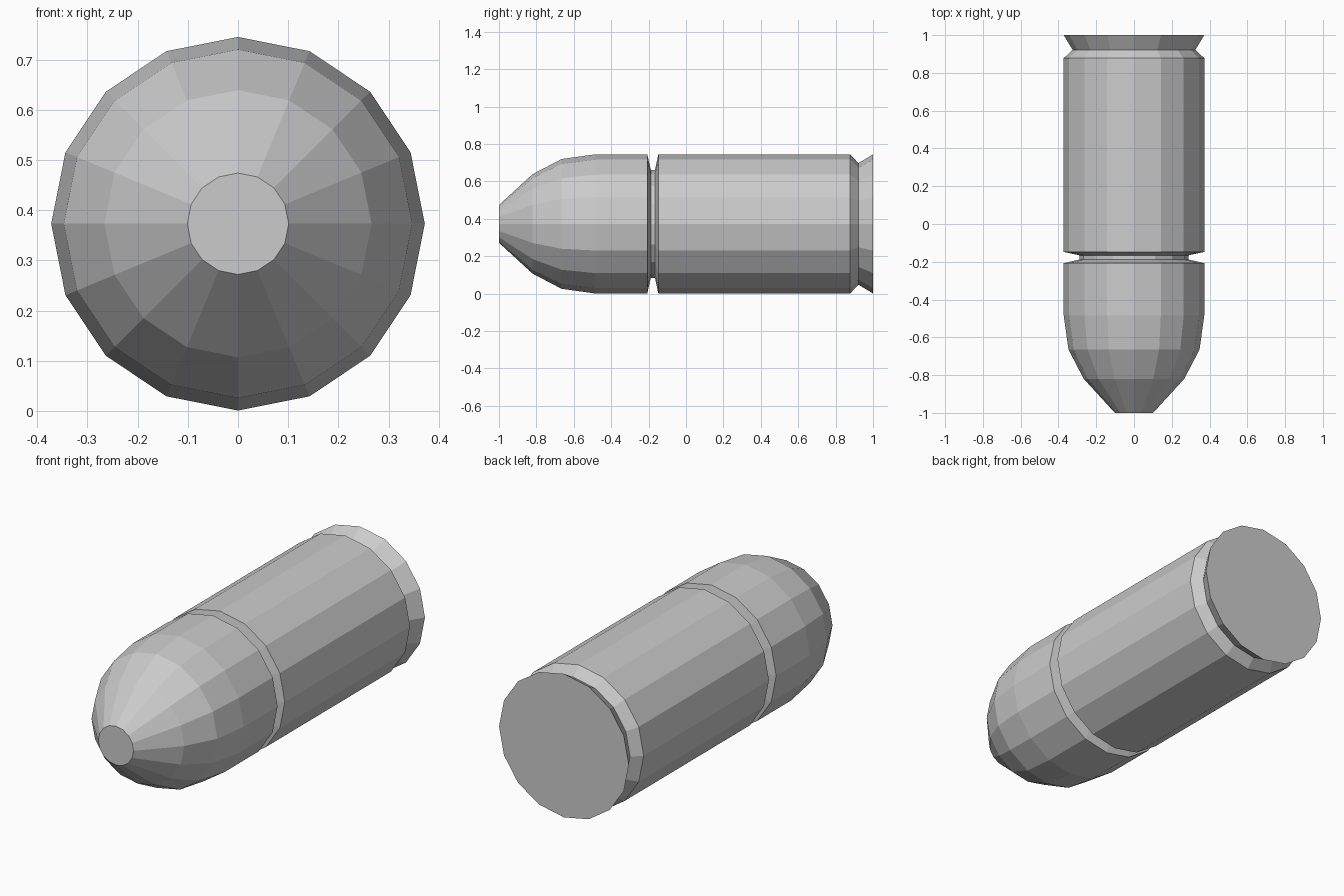
import bpy, bmesh
from math import cos, sin, tau

if "Cube" in bpy.data.objects:
    bpy.data.objects.remove(bpy.data.objects["Cube"])

SIDES = 16
CENTRE_Z = 0.373


def lathe(name, profile):
    """Turn (y, radius) points around the long axis and cap both ends."""
    bm = bmesh.new()
    rings = []
    for y, r in profile:
        rings.append([bm.verts.new((r * cos(tau * i / SIDES), y,
                                    CENTRE_Z + r * sin(tau * i / SIDES)))
                      for i in range(SIDES)])
    for a, b in zip(rings, rings[1:]):
        for i in range(SIDES):
            j = (i + 1) % SIDES
            bm.faces.new((a[i], a[j], b[j], b[i]))
    bm.faces.new(rings[0])
    bm.faces.new(rings[-1])
    bmesh.ops.recalc_face_normals(bm, faces=bm.faces)
    mesh = bpy.data.meshes.new(name)
    bm.to_mesh(mesh)
    bm.free()
    obj = bpy.data.objects.new(name, mesh)
    bpy.context.collection.objects.link(obj)
    return obj


# Whole cartridge: blunt tip, curved nose, crimp groove, case, flared rim
lathe("cartridge", [
    (-1.0, 0.101), (-0.82, 0.266), (-0.665, 0.347), (-0.485, 0.372),
    (-0.207, 0.372), (-0.188, 0.288), (-0.166, 0.288), (-0.148, 0.372),
    (0.878, 0.372), (0.922, 0.325), (1.0, 0.372),
])
